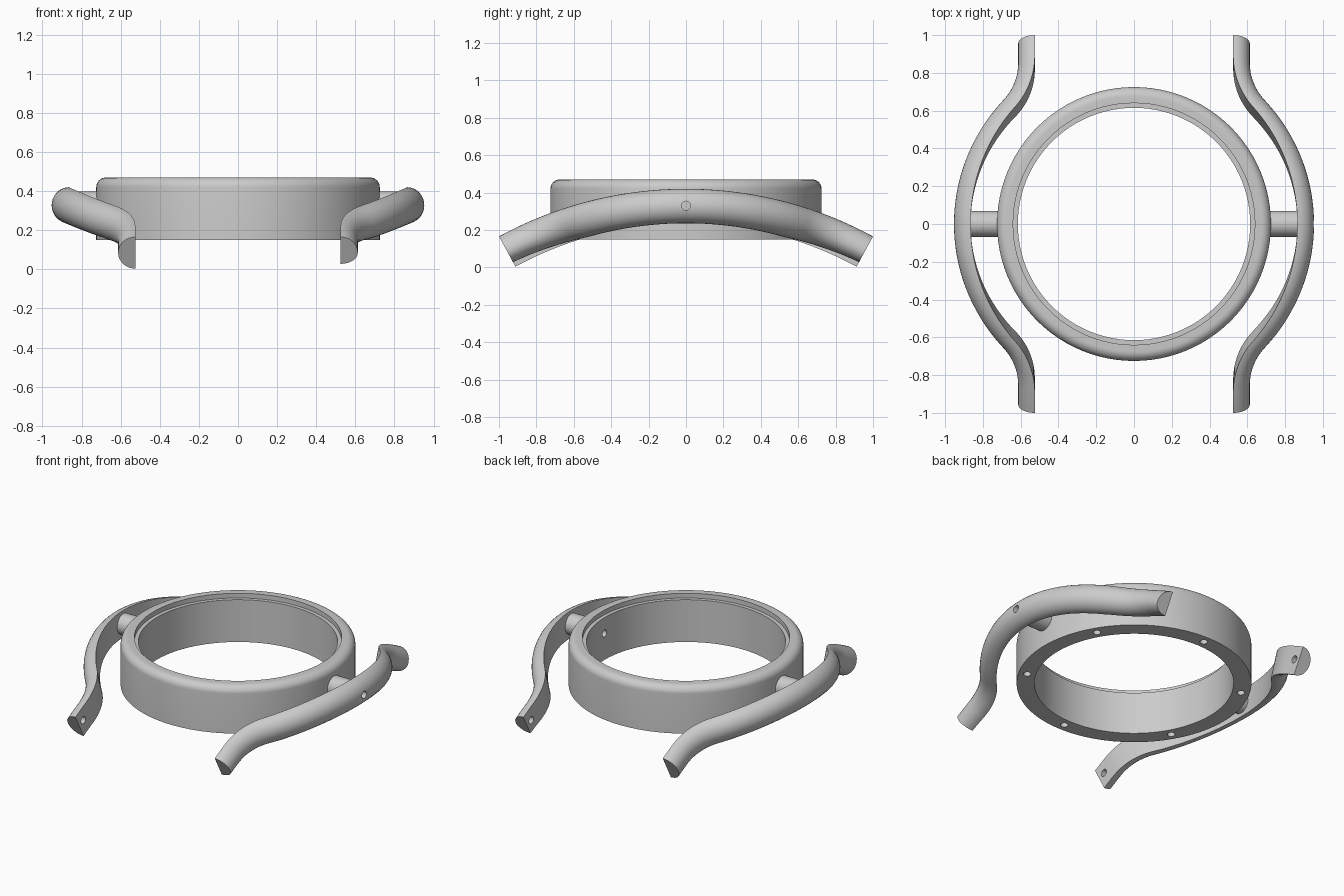
import bpy, bmesh
from math import sin, cos, pi, sqrt, asin, atan2, radians
from mathutils import Vector, Matrix

if "Cube" in bpy.data.objects:
    bpy.data.objects.remove(bpy.data.objects["Cube"])


def finish(bm, name):
    bmesh.ops.remove_doubles(bm, verts=bm.verts, dist=1e-5)
    bmesh.ops.recalc_face_normals(bm, faces=bm.faces)
    me = bpy.data.meshes.new(name)
    bm.to_mesh(me)
    bm.free()
    ob = bpy.data.objects.new(name, me)
    bpy.context.collection.objects.link(ob)
    return ob


def cylinder(name, r, length, loc, axis, seg=32):
    bm = bmesh.new()
    rot = Vector(axis).to_track_quat('Z', 'Y').to_matrix().to_4x4()
    bmesh.ops.create_cone(bm, cap_ends=True, segments=seg, radius1=r, radius2=r,
                          depth=length, matrix=Matrix.Translation(loc) @ rot)
    return finish(bm, name)


def activate(ob):
    bpy.ops.object.select_all(action='DESELECT')
    ob.select_set(True)
    bpy.context.view_layer.objects.active = ob


def drill(ob, cutters):
    for c in cutters:
        c.hide_render = True
        activate(ob)
        m = ob.modifiers.new("hole", 'BOOLEAN')
        m.operation, m.object, m.solver = 'DIFFERENCE', c, 'EXACT'
        bpy.ops.object.modifier_apply(modifier=m.name)


# Case ring: lathed profile with rounded top edge and inner glass seat
N = 96
fil = 0.05
profile = [(.615, .15), (.725, .15)]
profile += [(.675 + fil * cos(a * pi / 16), .42 + fil * sin(a * pi / 16)) for a in range(9)]
profile += [(.64, .47), (.64, .438), (.615, .438)]
bm = bmesh.new()
rings = [[bm.verts.new((r * cos(2 * pi * i / N), r * sin(2 * pi * i / N), z))
          for r, z in profile] for i in range(N)]
for i in range(N):
    a, b = rings[i], rings[(i + 1) % N]
    for j in range(len(profile)):
        k = (j + 1) % len(profile)
        bm.faces.new((a[j], b[j], b[k], a[k]))
case_ring = finish(bm, "case_ring")

# Lug path: circle around the case, reverse bend, straight end; arched in side view
RI, XE, YC = .865, .525, .855
RB = (XE**2 + YC**2 - RI**2) / (2 * (RI - XE))
YT = RI * sin(atan2(YC, XE + RB))
ARCH, Z0, HALF, DEPTH = 2.0, .328, .092, .088
END = asin(.956 / ARCH)


def path(t):
    y = ARCH * sin(t)
    ay = abs(y)
    if ay < YT:
        x = sqrt(RI**2 - ay**2)
    elif ay < YC:
        x = XE + RB - sqrt(RB**2 - (YC - ay)**2)
    else:
        x = XE
    return Vector((x, y, Z0 - ARCH * (1 - cos(t))))


def make_lug(name, side, end_trim):
    bm = bmesh.new()
    sections, steps, arc = [], 80, 16
    for i in range(steps + 1):
        t = END * (2 * i / steps - 1)
        p = path(t)
        up = Vector((0, sin(t), cos(t)))
        out = (path(t + .004) - path(t - .004)).cross(up).normalized()
        f = max(0, (abs(t) / END - .55) / .45)
        low = 1 - end_trim * f
        sec = []
        for j in range(arc + 1):
            a = pi * (j / arc - .5)
            v = HALF * sin(a) * (low if a < 0 else 1)
            q = p + up * v + out * (DEPTH * cos(a))
            sec.append(bm.verts.new((q.x * side, q.y, q.z)))
        sections.append(sec)
    for a, b in zip(sections, sections[1:]):
        for j in range(arc + 1):
            k = (j + 1) % (arc + 1)
            bm.faces.new((a[j], a[k], b[k], b[j]))
    bm.faces.new(sections[0])
    bm.faces.new(sections[-1])
    return finish(bm, name)


lugs, posts, cutters = [], [], []
for side, label, trim in ((1, "right", .3), (-1, "left", 0)):
    lug = make_lug(label + "_lug", side, trim)
    # Blind strap-bar holes in the flat inner faces of the lug ends
    bars = [cylinder("bar_hole_cutter", .024, .1, (side * XE, y, .113), (1, 0, 0), 24)
            for y in (-.915, .915)]
    drill(lug, bars)
    cutters += bars
    lugs.append(lug)
    # Post joining lug to case
    posts.append(cylinder(label + "_post", .069, .18, (side * .79, 0, .33), (1, 0, 0), 48))

# Stem hole through right lug, post and case wall
stem = cylinder("stem_cutter", .024, .6, (.8, 0, .33), (1, 0, 0), 24)
for ob in (lugs[0], posts[0], case_ring):
    drill(ob, [stem])

# Six screw holes in the underside
screws = [cylinder("screw_cutter", .024, .3,
                   (.67 * cos(radians(30 + 60 * i)), .67 * sin(radians(30 + 60 * i)), .13),
                   (0, 0, 1), 24) for i in range(6)]
drill(case_ring, screws)

for c in cutters + screws + [stem]:
    bpy.data.objects.remove(c)
for ob in [case_ring] + lugs + posts:
    activate(ob)
    bpy.ops.object.shade_smooth_by_angle(angle=radians(30))
